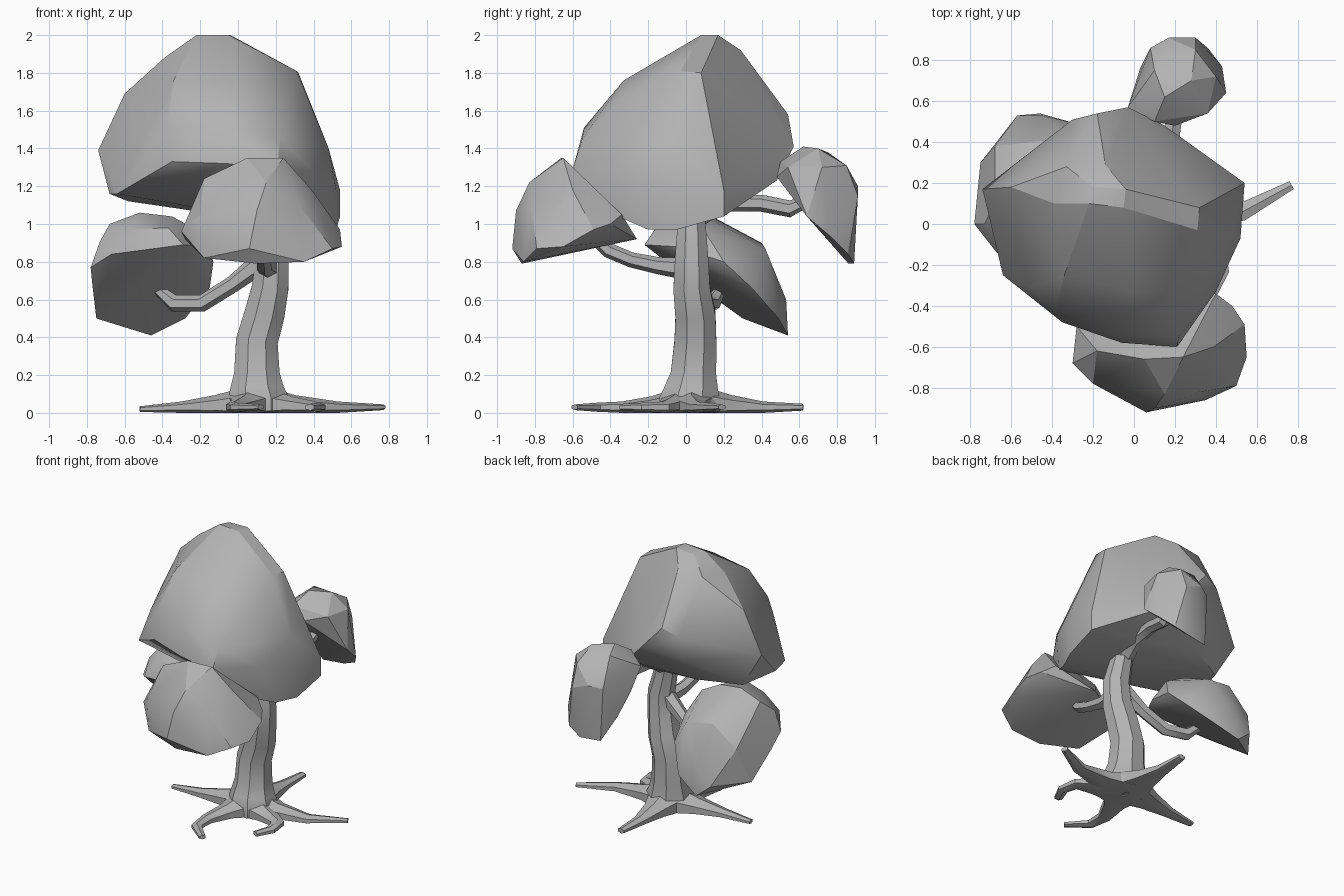
import bpy
import bmesh
import math
from mathutils import Vector

CM = 0.01  # all coordinates below are written in hundredths of a unit

default_cube = bpy.data.objects.get("Cube")
if default_cube:
    bpy.data.objects.remove(default_cube, do_unlink=True)

# Single clay material
clay = bpy.data.materials.new("plain grey")
clay.use_nodes = True
grey = (0.45, 0.45, 0.45, 1.0)
clay.diffuse_color = grey
clay.node_tree.nodes["Principled BSDF"].inputs["Base Color"].default_value = grey


def finish(bm, name, angle):
    """Turn a bmesh into a shaded object with the shared material."""
    bmesh.ops.recalc_face_normals(bm, faces=bm.faces)
    mesh = bpy.data.meshes.new(name)
    bm.to_mesh(mesh)
    bm.free()
    mesh.materials.append(clay)
    obj = bpy.data.objects.new(name, mesh)
    bpy.context.collection.objects.link(obj)
    bpy.ops.object.select_all(action="DESELECT")
    obj.select_set(True)
    bpy.context.view_layer.objects.active = obj
    bpy.ops.object.shade_smooth_by_angle(angle=math.radians(angle))
    return obj


def leaf_clump(name, points):
    """Faceted boulder-like leaf mass wrapped around its corner points."""
    bm = bmesh.new()
    for point in points:
        bm.verts.new(Vector(point) * CM)
    hull = bmesh.ops.convex_hull(bm, input=bm.verts)
    loose = {v for v in hull["geom_interior"] if isinstance(v, bmesh.types.BMVert)}
    bmesh.ops.delete(bm, geom=list(loose), context="VERTS")
    bmesh.ops.dissolve_limit(bm, angle_limit=math.radians(3),
                             verts=bm.verts, edges=bm.edges)
    finish(bm, name, 24)


def limb(name, path, sides=6, flat=1.0):
    """Tapered tube along (x, y, z, radius) stations, resting on the ground."""
    bm = bmesh.new()
    centres = [Vector(station[:3]) * CM for station in path]
    rings = []
    for i, centre in enumerate(centres):
        after = centres[min(i + 1, len(centres) - 1)]
        before = centres[max(i - 1, 0)]
        along = (after - before).normalized()
        # Horizontal limbs use the vertical as a guide, upright ones the y axis
        guide = Vector((0, 1, 0)) if abs(along.z) > 0.8 else Vector((0, 0, 1))
        side = along.cross(guide).normalized()
        up = side.cross(along) * flat
        ring = []
        for k in range(sides):
            turn = math.tau * (k + 0.5) / sides
            offset = side * math.cos(turn) + up * math.sin(turn)
            corner = centre + offset * path[i][3] * CM
            corner.z = max(corner.z, 0.0)
            ring.append(bm.verts.new(corner))
        rings.append(ring)
    for low, high in zip(rings, rings[1:]):
        for k in range(sides):
            n = (k + 1) % sides
            bm.faces.new((low[k], low[n], high[n], high[k]))
    bm.faces.new(rings[0])
    bm.faces.new(rings[-1])
    finish(bm, name, 35)


# Trunk, flared at the foot and leaning towards the crown
limb("trunk", [
    (11, 2, 1, 17), (11, 2, 6, 17.5), (10, 3, 12, 15.5), (10, 4, 21, 13),
    (10, 5, 38, 12), (14, 5, 52, 11.5), (17, 3, 66, 10.5), (18, 3, 82, 9.5),
    (14, 3, 100, 8), (11, 4, 125, 7),
], sides=8)

# Branches reaching into the leaf clumps
limb("right_branch", [
    (14, 3, 81, 6), (-3, 6, 68, 4.5), (-19, 10, 58, 4.5),
    (-34, 14, 58, 4.5), (-42, 18, 65, 3),
])
limb("front_branch", [
    (17, 2, 76, 6), (14, -15, 78, 4.5), (14, -29, 81, 4),
    (13, -41, 86, 4), (12, -50, 94, 3),
])
limb("back_branch", [
    (13, 4, 104, 7), (15, 20, 111, 4.5), (18, 40, 111, 4.5),
    (20, 55, 108, 4.5), (21, 64, 112, 3),
])

# Roots webbed together at the trunk and spreading over the ground
roots = {
    "left_root": [(12, 3, 5, 16), (30, 3, 4, 9), (53, 6, 3, 5), (77, 19, 3, 2.5)],
    "back_root": [(10, 6, 5, 16), (9, 24, 4, 9), (9, 41, 3, 5), (10, 62, 3, 3)],
    "right_root": [(8, 3, 5, 16), (-12, 1, 4, 9), (-30, -1, 3, 5), (-52, -2, 2, 2.5)],
    "front_root": [(9, 0, 5, 16), (3, -18, 4, 8), (-2, -34, 3, 5),
                   (-1, -47, 3, 4), (12, -59, 3, 2.5)],
    "front_left_root": [(12, 0, 5, 16), (28, -7, 4, 8), (41, -12, 3, 5),
                        (43, -23, 3, 4), (38, -34, 3, 3)],
}
for root_name, root_path in roots.items():
    limb(root_name, root_path, flat=0.6)

# Main crown
leaf_clump("crown", [
    # top
    (-22, 10, 200), (-20, 18, 199), (-5, 8, 200), (-4, 17, 200),
    (-33, 28, 190), (-14, 29, 192), (-39, 10, 188), (31, -3, 181), (32, 8, 180),
    # front
    (-34, -25, 176), (0, -33, 176), (20, -32, 168), (-38, -42, 150),
    (-8, -54, 151), (22, -55, 145), (-35, -48, 133), (-6, -58, 132), (21, -60, 129),
    # left
    (40, -33, 128), (48, -5, 140), (52, -7, 118), (54, 20, 118),
    (54, 20, 104), (45, -20, 97), (52, -5, 97), (36, -36, 104),
    # right
    (-74, 17, 139), (-68, -8, 116), (-64, -25, 116), (-60, 18, 169),
    (-50, -31, 145), (-56, 31, 137), (-58, 16, 112),
    # back and underside
    (-30, 51, 153), (-3, 57, 141), (-18, 54, 158), (15, 48, 123),
    (-14, 40, 176), (-30, 30, 114), (0, 39, 120), (-30, 45, 133),
])

# Lower clumps around the trunk
leaf_clump("front_clump", [
    (-30, -68, 96), (-28, -50, 92), (-18, -79, 82), (6, -92, 87),
    (10, -87, 79), (35, -86, 80), (50, -79, 87), (55, -65, 88),
    (54, -49, 97), (48, -40, 100), (40, -34, 105), (12, -26, 92),
    (39, -60, 118), (24, -65, 135), (5, -66, 135), (-18, -62, 124),
    (15, -83, 122), (10, -90, 107), (-20, -78, 105), (32, -82, 110),
])
leaf_clump("right_clump", [
    (-78, 0, 77), (-77, 10, 67), (-75, 30, 50), (-57, 53, 50),
    (-46, 54, 41), (-28, 49, 50), (-15, 35, 66), (-13, 20, 80),
    (-20, -5, 88), (-29, -22, 89), (-62, 1, 71), (-67, -14, 84),
    (-45, -9, 80), (-73, 0, 91), (-68, 10, 100), (-52, 10, 106),
    (-35, 10, 104), (-20, 10, 96), (-37, -16, 98), (-58, -9, 97),
    (-50, 40, 90), (-30, 42, 87), (-68, 38, 75), (-45, 53, 60),
])
leaf_clump("back_clump", [
    (-3, 57, 127), (10, 50, 133), (20, 48, 125), (36, 54, 130),
    (45, 64, 104), (43, 77, 93), (36, 86, 84), (25, 89, 79),
    (10, 86, 79), (3, 76, 95), (0, 65, 110), (30, 91, 115),
    (17, 91, 120), (30, 85, 131), (15, 62, 141), (28, 70, 140),
    (10, 75, 138), (40, 72, 130), (8, 86, 118),
])
